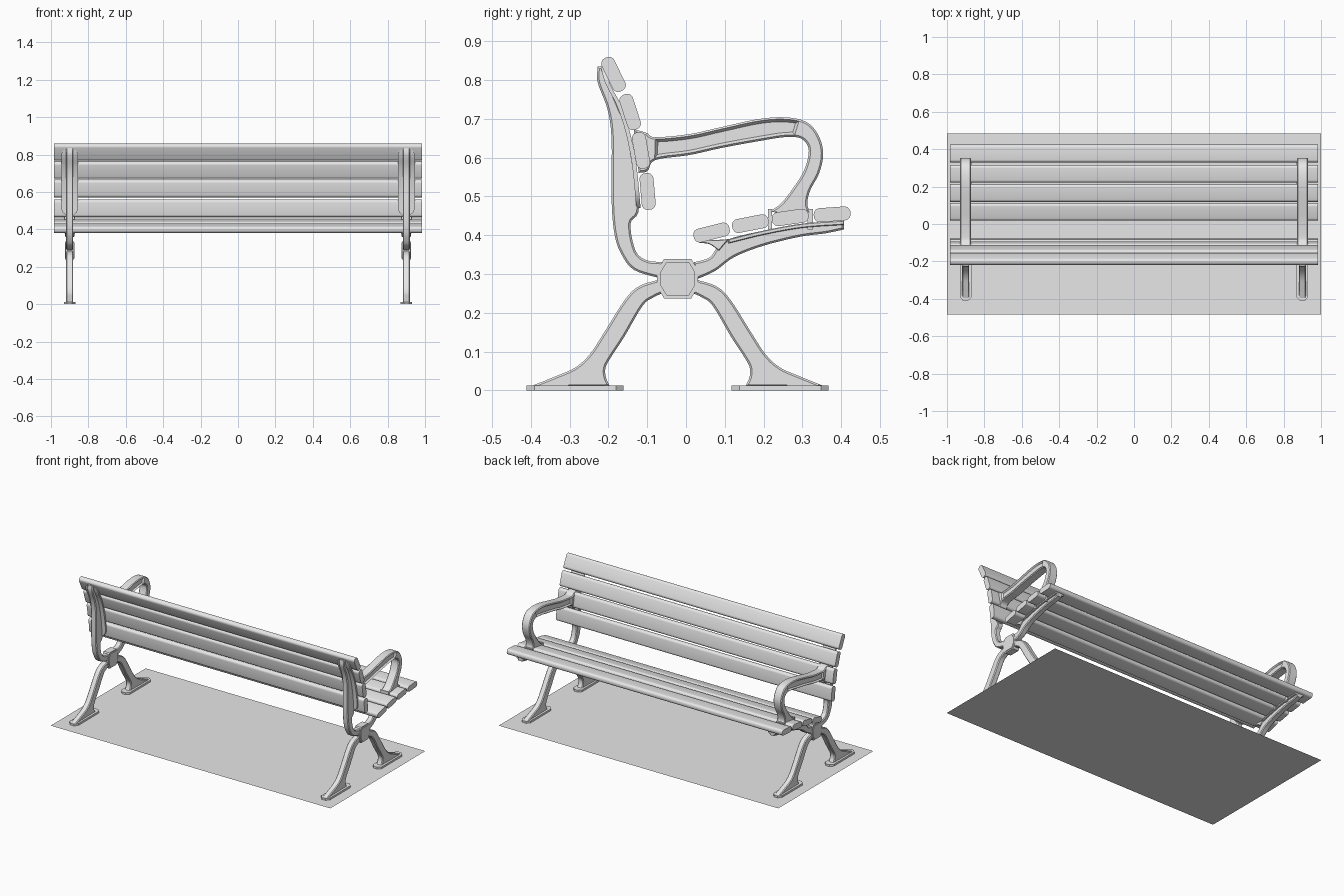
import bpy, bmesh, math
from mathutils import Vector

cube = bpy.data.objects.get("Cube")
if cube:
    bpy.data.objects.remove(cube, do_unlink=True)

mat = bpy.data.materials.new("plain grey")
mat.use_nodes = True
GREY = (0.8, 0.8, 0.8, 1)
mat.diffuse_color = GREY
mat.node_tree.nodes["Principled BSDF"].inputs["Base Color"].default_value = GREY
parts = []


def finish(name, bm, x=0.0):
    bmesh.ops.recalc_face_normals(bm, faces=bm.faces)
    mesh = bpy.data.meshes.new(name)
    bm.to_mesh(mesh)
    bm.free()
    mesh.materials.append(mat)
    ob = bpy.data.objects.new(name, mesh)
    ob.location.x = x
    bpy.context.collection.objects.link(ob)
    parts.append(ob)
    return ob


def smooth(pts, steps=5):
    """Catmull-Rom curve through the given (y, z) points."""
    p = [Vector(q) for q in pts]
    p = [2 * p[0] - p[1]] + p + [2 * p[-1] - p[-2]]
    out = []
    for a, b, c, d in zip(p, p[1:], p[2:], p[3:]):
        for i in range(steps):
            t = i / steps
            out.append(0.5 * (2 * b + (c - a) * t + (2 * a - 5 * b + 4 * c - d) * t ** 2
                              + (3 * b - a - 3 * c + d) * t ** 3))
    return out + [p[-2]]


def casting(name, x, edge_a, edge_b, half, chamfer=0.005, panel=None, round_ends=False):
    """Side profile between two curved edges, given width in x and chamfered rims."""
    a, b = smooth(edge_a), smooth(edge_b)
    n = len(a)
    length = [0.0]
    for p, q in zip(a, a[1:]):
        length.append(length[-1] + (q - p).length)
    bm = bmesh.new()
    rings = []
    for i in range(n):
        h = half - chamfer
        if round_ends:
            d = min(length[i], length[-1] - length[i], half)
            h = max(0.3 * half, math.sqrt(half ** 2 - (half - d) ** 2))
        rings.append([bm.verts.new((s * h, p.x, p.y))
                      for s, p in ((-1, a[i]), (1, a[i]), (1, b[i]), (-1, b[i]))])
    sides = []
    for r, q in zip(rings, rings[1:]):
        for k in range(4):
            f = bm.faces.new((r[k], r[(k + 1) % 4], q[(k + 1) % 4], q[k]))
            if k % 2:
                sides.append(f)
    bm.faces.new(rings[0])
    bm.faces.new(rings[-1][::-1])
    bmesh.ops.recalc_face_normals(bm, faces=bm.faces)
    if chamfer:
        bmesh.ops.inset_region(bm, faces=sides, thickness=chamfer, depth=chamfer,
                               use_even_offset=True)
    if panel:
        chosen = [f for f in sides if panel(f.calc_center_median())]
        bmesh.ops.inset_region(bm, faces=chosen, thickness=0.007, depth=-0.01,
                               use_even_offset=True)
    return finish(name, bm, x)


def prism(name, x, outline, axis, low, high):
    """Flat outline pushed along x or z."""
    bm = bmesh.new()
    put = (lambda u, v, w: (w, u, v)) if axis == "x" else (lambda u, v, w: (u, v, w))
    face = bm.faces.new([bm.verts.new(put(u, v, low)) for u, v in outline])
    new = bmesh.ops.extrude_face_region(bm, geom=[face])["geom"]
    for v in new:
        if isinstance(v, bmesh.types.BMVert):
            v.co = put(*((v.co.y, v.co.z) if axis == "x" else (v.co.x, v.co.y)), high)
    return finish(name, bm, x)


def octagon(cx, cy, hx, hy, cut_x, cut_y):
    corner = [(hx, hy - cut_y), (hx - cut_x, hy)]
    pts = corner + [(-u, v) for u, v in corner[::-1]]
    pts += [(-u, -v) for u, v in pts]
    return [(cx + u, cy + v) for u, v in pts]


def slat(name, y, z, tilt):
    """Long board with rounded edges, tilted in degrees."""
    bm = bmesh.new()
    bmesh.ops.create_cube(bm, size=1)
    bmesh.ops.scale(bm, vec=(1.97, 0.095, 0.036), verts=bm.verts)
    along = [e for e in bm.edges if abs(e.verts[0].co.x - e.verts[1].co.x) > 1]
    bmesh.ops.bevel(bm, geom=along, offset=0.0155, segments=5, profile=0.5, affect="EDGES")
    ob = finish(name, bm)
    ob.location = (0, y, z)
    ob.rotation_euler.x = math.radians(tilt)


# Ground sheet
bm = bmesh.new()
bmesh.ops.create_grid(bm, x_segments=1, y_segments=1, size=1)
bmesh.ops.scale(bm, vec=(1, 0.485, 1), verts=bm.verts)
finish("ground_sheet", bm)

# Seat and back boards
for i, s in enumerate([(0.066, 0.407, 14), (0.166, 0.43, 11), (0.269, 0.446, 8), (0.377, 0.454, 4)]):
    slat(f"seat_slat_{i + 1}", *s)
for i, s in enumerate([(-0.187, 0.815, -64), (-0.144, 0.718, -72), (-0.116, 0.619, -80), (-0.099, 0.513, -85)]):
    slat(f"back_slat_{i + 1}", *s)

# Edge curves of the cast end frames, as (y, z)
post_rear = [(-.228, .835), (-.228, .795), (-.202, .723), (-.192, .645), (-.192, .49),
             (-.184, .4), (-.166, .35), (-.133, .31), (-.06, .287)]
post_front = [(-.212, .835), (-.2, .795), (-.172, .728), (-.15, .671), (-.121, .478),
              (-.143, .43), (-.13, .36), (-.1, .335), (-.06, .331)]
flange = [(-.21, .837), (-.196, .79), (-.169, .738), (-.146, .671), (-.128, .581), (-.117, .47)]
seat_top = [(.02, .33), (.06, .342), (.08, .367), (.11, .39), (.2, .412), (.3, .43), (.408, .438)]
seat_low = [(.02, .283), (.075, .308), (.125, .344), (.2, .373), (.293, .396), (.36, .405), (.408, .415)]
leg_out = [(-.06, .288), (-.12, .269), (-.158, .233), (-.21, .151), (-.249, .092),
           (-.287, .058), (-.339, .035), (-.396, .012)]
leg_in = [(-.06, .251), (-.085, .239), (-.112, .218), (-.158, .14), (-.19, .091),
          (-.207, .06), (-.207, .035), (-.197, .012)]
arm_top = [(-.135, .674), (-.102, .664), (-.079, .653), (.009, .661), (.091, .679), (.189, .7), (.259, .704),
           (.311, .692), (.341, .659), (.354, .612), (.344, .561), (.321, .517), (.313, .481), (.323, .455)]
arm_low = [(-.122, .561), (-.099, .566), (-.079, .594), (.009, .607), (.091, .625), (.189, .643), (.254, .653),
           (.293, .651), (.313, .633), (.316, .607), (.304, .566), (.28, .527), (.246, .483), (.213, .46)]
HUB = -0.0215


def mirrored(pts):
    return [(2 * HUB - y, z) for y, z in pts]


for side, x in (("left", 0.9), ("right", -0.9)):
    # Back post with its wide flange behind the boards
    casting(f"{side}_back_post", x, post_rear, post_front, 0.019)
    casting(f"{side}_back_flange", x, [(y - .011, z) for y, z in flange], flange,
            0.045, 0, round_ends=True)
    # Seat rail, flange and the hook under the rearmost board
    casting(f"{side}_seat_rail", x, seat_top, seat_low, 0.019)
    casting(f"{side}_seat_flange", x, seat_top[3:], [(y, z - .011) for y, z in seat_top[3:]], 0.029, 0.002)
    casting(f"{side}_seat_hook", x, [(.03, .392), (.07, .388), (.11, .39)],
            [(.035, .38), (.06, .377), (.085, .36)], 0.025, 0.002)
    # Armrest with a sunken side panel, straddling a seat board
    casting(f"{side}_armrest", x, arm_top, arm_low, 0.029,
            panel=lambda c: -0.08 < c.y < 0.29 and c.z > 0.58)
    for end, y0, y1 in (("rear", .211, .222), ("front", .313, .327)):
        prism(f"{side}_armrest_{end}_lug", x, [(y0, .415), (y1, .415), (y1, .468), (y0, .468)],
              "x", -0.027, 0.027)
    # Hub where the legs cross
    prism(f"{side}_hub", x, octagon(HUB, 0.288, 0.053, 0.051, 0.018, 0.03), "x", -0.021, 0.021)
    prism(f"{side}_hub_cap", x, octagon(HUB, 0.288, 0.044, 0.043, 0.015, 0.025), "x", -0.025, 0.025)
    # Legs and foot plates
    for end, shape in (("rear", list), ("front", mirrored)):
        casting(f"{side}_{end}_leg", x, shape(leg_out), shape(leg_in), 0.019)
        mid = shape([(-0.286, 0)])[0][0]
        prism(f"{side}_{end}_foot", x, octagon(0, mid, 0.031, 0.125, 0.018, 0.02), "z", 0, 0.012)

# Smooth shading with sharp edges kept
bpy.ops.object.select_all(action="DESELECT")
for ob in parts:
    ob.select_set(True)
bpy.context.view_layer.objects.active = parts[0]
bpy.ops.object.shade_smooth_by_angle(angle=math.radians(35))
